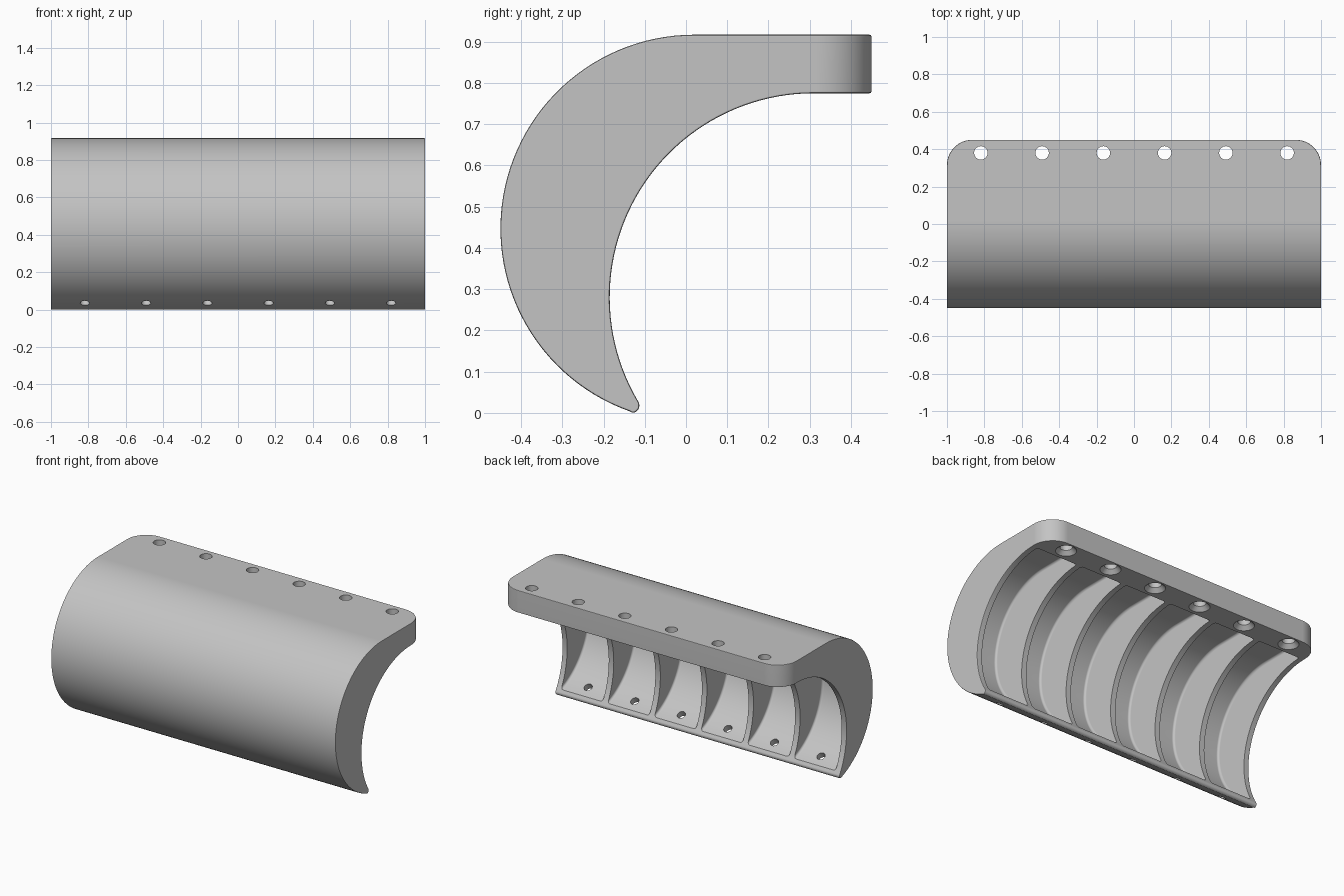
import bpy, bmesh, math
from mathutils import Vector, Matrix

cube = bpy.data.objects.get("Cube")
if cube:
    bpy.data.objects.remove(cube, do_unlink=True)

OUTER_C, OUTER_R = (0.02, 0.447), 0.47      # outer skin circle (y, z)
INNER_C, INNER_R = (0.31, 0.28), 0.495      # hollow side circle
TIP_C, TIP_R = (-0.131, 0.018), 0.018       # rounded lower lip
BACK, SKIN, RIB, BAYS = 0.45, 0.04, 0.035, 6
PITCH = (2 - RIB) / BAYS
CENTRES = [(i - (BAYS - 1) / 2) * PITCH for i in range(BAYS)]

grey = bpy.data.materials.new("plain grey")
grey.use_nodes = True
grey.diffuse_color = (0.55, 0.55, 0.55, 1)
grey.node_tree.nodes["Principled BSDF"].inputs["Base Color"].default_value = grey.diffuse_color


def arc(centre, radius, start, end, steps):
    """Points (y, z) along a circle, angles in degrees."""
    angles = [math.radians(start + (end - start) * i / steps) for i in range(steps + 1)]
    return [(centre[0] + radius * math.cos(a), centre[1] + radius * math.sin(a)) for a in angles]


def angle_to(centre, point):
    return math.degrees(math.atan2(point[1] - centre[1], point[0] - centre[0])) % 360


def prism(bm, profile, x0, x1):
    """Extrude a (y, z) profile along x."""
    face = bm.faces.new([bm.verts.new((x0, y, z)) for y, z in profile])
    out = bmesh.ops.extrude_face_region(bm, geom=[face])
    verts = [v for v in out["geom"] if isinstance(v, bmesh.types.BMVert)]
    bmesh.ops.translate(bm, verts=verts, vec=(x1 - x0, 0, 0))


def make(name, bm):
    bmesh.ops.recalc_face_normals(bm, faces=bm.faces)
    mesh = bpy.data.meshes.new(name)
    bm.to_mesh(mesh)
    bm.free()
    mesh.materials.append(grey)
    obj = bpy.data.objects.new(name, mesh)
    bpy.context.collection.objects.link(obj)
    return obj


def apply_mod(obj, kind, **settings):
    mod = obj.modifiers.new(kind.lower(), kind)
    for key, value in settings.items():
        setattr(mod, key, value)
    bpy.ops.object.select_all(action='DESELECT')
    bpy.context.view_layer.objects.active = obj
    obj.select_set(True)
    bpy.ops.object.modifier_apply(modifier=mod.name)


def soften(obj, width, segments):
    apply_mod(obj, 'BEVEL', width=width, segments=segments, limit_method='ANGLE',
              angle_limit=math.radians(40), use_clamp_overlap=False)


# Hooked body: outer arc, rounded lip, hollow arc, flat flange
outer_end = angle_to(OUTER_C, TIP_C)
inner_end = angle_to(INNER_C, TIP_C)
profile = arc(OUTER_C, OUTER_R, 90, outer_end, 56)
profile += arc(TIP_C, TIP_R, outer_end, inner_end + 180, 8)[1:-1]
profile += arc(INNER_C, INNER_R, inner_end, 90, 48)
profile += [(BACK, INNER_C[1] + INNER_R), (BACK, OUTER_C[1] + OUTER_R)]
bm = bmesh.new()
prism(bm, profile, -1, 1)
corners = [e for e in bm.edges if all(v.co.y > BACK - 0.001 for v in e.verts)
           and abs(e.verts[0].co.x - e.verts[1].co.x) < 0.001]
bmesh.ops.bevel(bm, geom=corners, offset=0.135, segments=14, profile=0.5, affect='EDGES')
body = make("ribbed_hook_body", bm)
soften(body, 0.005, 2)

# Pockets between the ribs
pocket = arc(OUTER_C, OUTER_R - SKIN, 90, 270, 56)
pocket += [(0.3, pocket[-1][1]), (0.3, pocket[0][1])]
bm = bmesh.new()
half = (PITCH - RIB) / 2
for x in CENTRES:
    prism(bm, pocket, x - half, x + half)
pockets = make("pocket_cutter", bm)
soften(pockets, 0.014, 3)

# Countersunk flange holes and radial holes near the lip
bm = bmesh.new()


def drill(centre, axis, r1, r2, depth):
    turn = Vector(axis).to_track_quat('Z', 'Y').to_matrix().to_4x4()
    bmesh.ops.create_cone(bm, cap_ends=True, segments=32, radius1=r1, radius2=r2,
                          depth=depth, matrix=Matrix.Translation(centre) @ turn)


lip_z = 0.035
lip_y = OUTER_C[0] - math.sqrt(OUTER_R ** 2 - (OUTER_C[1] - lip_z) ** 2)
for x in CENTRES:
    drill((x, lip_y, lip_z), (0, OUTER_C[0] - lip_y, OUTER_C[1] - lip_z), 0.025, 0.025, 0.16)
    drill((x, 0.38, 0.85), (0, 0, 1), 0.036, 0.036, 0.3)
holes = make("hole_cutter", bm)
bm = bmesh.new()
for x in CENTRES:
    drill((x, 0.38, 0.785), (0, 0, 1), 0.07, 0.03, 0.04)
sinks = make("countersink_cutter", bm)

for cutter in (pockets, holes, sinks):
    cutter.hide_render = True
    apply_mod(body, 'BOOLEAN', operation='DIFFERENCE', solver='EXACT', object=cutter)
    bpy.data.objects.remove(cutter, do_unlink=True)

bpy.ops.object.shade_smooth_by_angle(angle=math.radians(32))
apply_mod(body, 'WEIGHTED_NORMAL', keep_sharp=True)
